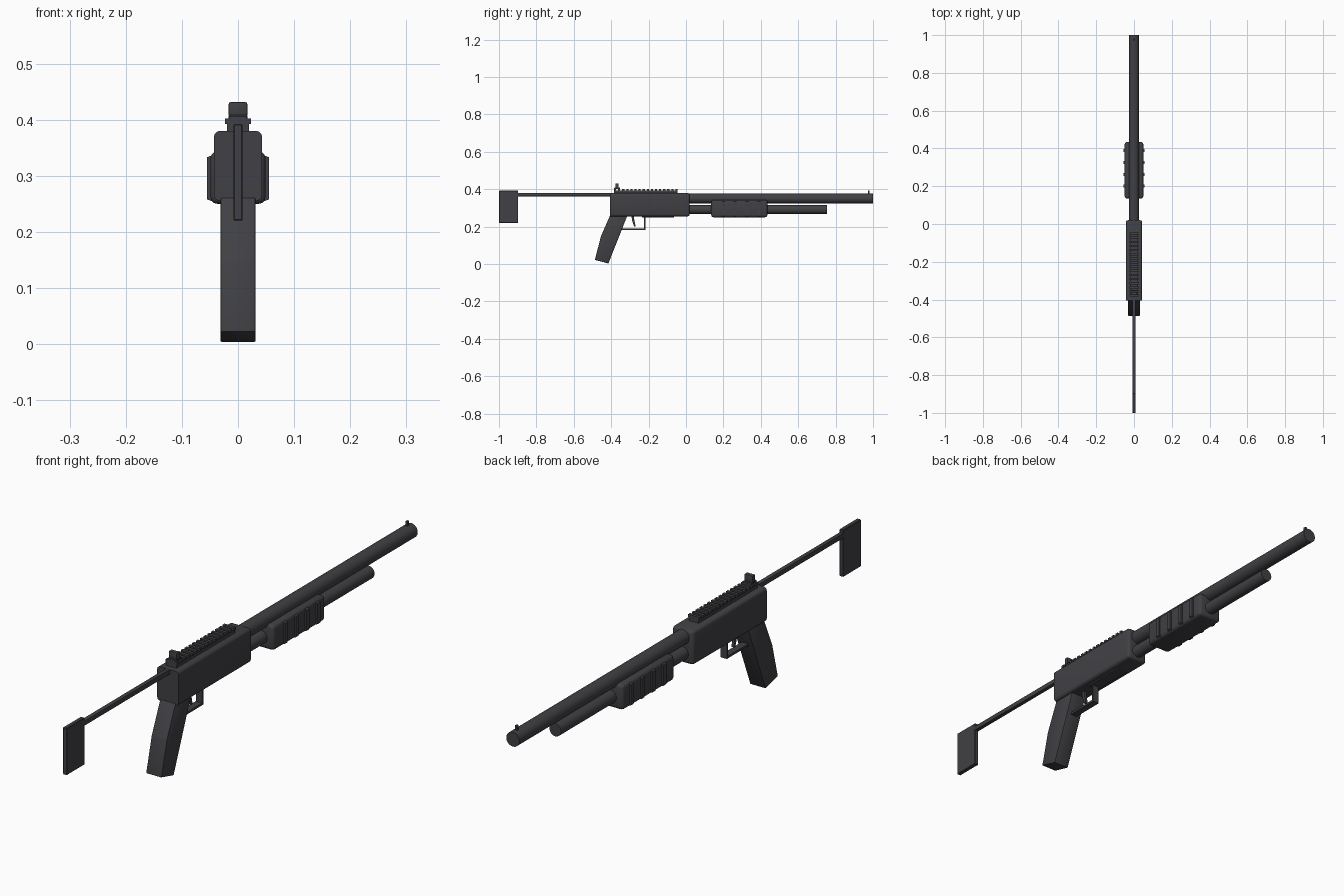
import bpy, bmesh, math
from mathutils import Matrix, Vector

if "Cube" in bpy.data.objects:
    bpy.data.objects.remove(bpy.data.objects["Cube"])

gunmetal = bpy.data.materials.new("dark_gunmetal")
gunmetal.diffuse_color = (0.052, 0.051, 0.058, 1)
gunmetal.use_nodes = True
gunmetal.node_tree.nodes["Principled BSDF"].inputs["Base Color"].default_value = gunmetal.diffuse_color


def finish(name, bm, smooth=True):
    bmesh.ops.recalc_face_normals(bm, faces=bm.faces[:])
    me = bpy.data.meshes.new(name)
    bm.to_mesh(me)
    bm.free()
    me.materials.append(gunmetal)
    ob = bpy.data.objects.new(name, me)
    bpy.context.collection.objects.link(ob)
    if smooth:
        bpy.ops.object.select_all(action='DESELECT')
        bpy.context.view_layer.objects.active = ob
        ob.select_set(True)
        bpy.ops.object.shade_smooth_by_angle(angle=math.radians(35))
    return ob


def add_box(bm, half_x, y0, y1, z0, z1, cx=0.0):
    m = Matrix.Translation((cx, (y0 + y1) / 2, (z0 + z1) / 2)) @ Matrix.Diagonal(
        (2 * half_x, y1 - y0, z1 - z0, 1))
    return bmesh.ops.create_cube(bm, size=1, matrix=m)['verts']


def box(name, half_x, y0, y1, z0, z1, bevel=0.0, segments=3, keep=lambda e: True):
    bm = bmesh.new()
    add_box(bm, half_x, y0, y1, z0, z1)
    if bevel:
        bmesh.ops.bevel(bm, geom=[e for e in bm.edges if keep(e)], offset=bevel,
                        segments=segments, profile=0.5, affect='EDGES')
    return finish(name, bm)


def tube(name, radius, y0, y1, z, sides=32):
    bm = bmesh.new()
    m = Matrix.Translation((0, (y0 + y1) / 2, z)) @ Matrix.Rotation(math.pi / 2, 4, 'X')
    bmesh.ops.create_cone(bm, cap_ends=True, segments=sides, radius1=radius,
                          radius2=radius, depth=y1 - y0, matrix=m)
    return finish(name, bm)


def side_profile(name, points, half_x, bevel=0.0):
    """Extrude a (y, z) outline across the width."""
    bm = bmesh.new()
    face = bm.faces.new([bm.verts.new((-half_x, y, z)) for y, z in points])
    ext = bmesh.ops.extrude_face_region(bm, geom=[face])['geom']
    bmesh.ops.translate(bm, vec=Vector((2 * half_x, 0, 0)),
                        verts=[v for v in ext if isinstance(v, bmesh.types.BMVert)])
    if bevel:
        bmesh.ops.bevel(bm, geom=bm.edges[:], offset=bevel, segments=2,
                        profile=0.5, affect='EDGES')
    return finish(name, bm)


# Receiver: rounded everywhere except the flat rear face
box("receiver", 0.043, -0.405, 0.02, 0.255, 0.38, 0.011, 3,
    lambda e: not all(v.co.y < -0.4 for v in e.verts))
box("loading_port", 0.022, -0.235, -0.065, 0.250, 0.258)

# Barrel, magazine tube and front sight
tube("barrel", 0.0265, 0.0, 1.0, 0.35)
tube("magazine_tube", 0.0235, 0.0, 0.755, 0.291)
box("front_sight", 0.004, 0.972, 0.982, 0.37, 0.393)

# Pump grip with raised side ribs
box("pump_grip", 0.049, 0.135, 0.435, 0.25, 0.343, 0.012, 3)
bm = bmesh.new()
for i in range(4):
    y = 0.2 + 0.063 * i
    for side in (-1, 1):
        verts = add_box(bm, 0.005, y - 0.008, y + 0.008, 0.254, 0.337, side * 0.05)
        for v in verts:
            if abs(v.co.x) > 0.05:
                v.co.z += 0.004 if v.co.z < 0.3 else -0.004
finish("pump_ribs", bm, False)

# Toothed top rail
box("rail_base", 0.020, -0.385, -0.045, 0.375, 0.393)
bm = bmesh.new()
for i in range(16):
    y = -0.385 + 0.0219 * i
    add_box(bm, 0.023, y, y + 0.0115, 0.392, 0.402)
finish("rail_teeth", bm, False)

# Rear sight
box("rear_sight_base", 0.017, -0.385, -0.352, 0.400, 0.408, 0.002, 1)
box("rear_sight", 0.0165, -0.377, -0.36, 0.404, 0.431, 0.003, 2)

# Pistol grip
side_profile("pistol_grip", [(-0.405, 0.262), (-0.455, 0.148), (-0.487, 0.022),
                             (-0.415, 0.003), (-0.315, 0.255), (-0.315, 0.262)],
             0.0315, 0.003)

# Trigger guard loop and trigger
side_profile("trigger_guard", [(-0.345, 0.182), (-0.217, 0.182), (-0.217, 0.258),
                               (-0.225, 0.258), (-0.225, 0.190), (-0.345, 0.190)], 0.013)
side_profile("trigger", [(-0.292, 0.258), (-0.288, 0.232), (-0.277, 0.200),
                         (-0.269, 0.202), (-0.276, 0.232), (-0.279, 0.258)], 0.005)

# Wire stock and shoulder plate
box("stock_rod", 0.008, -0.91, -0.40, 0.362, 0.380, 0.002, 2)
box("shoulder_plate", 0.008, -1.0, -0.897, 0.22, 0.392, 0.002, 1)
